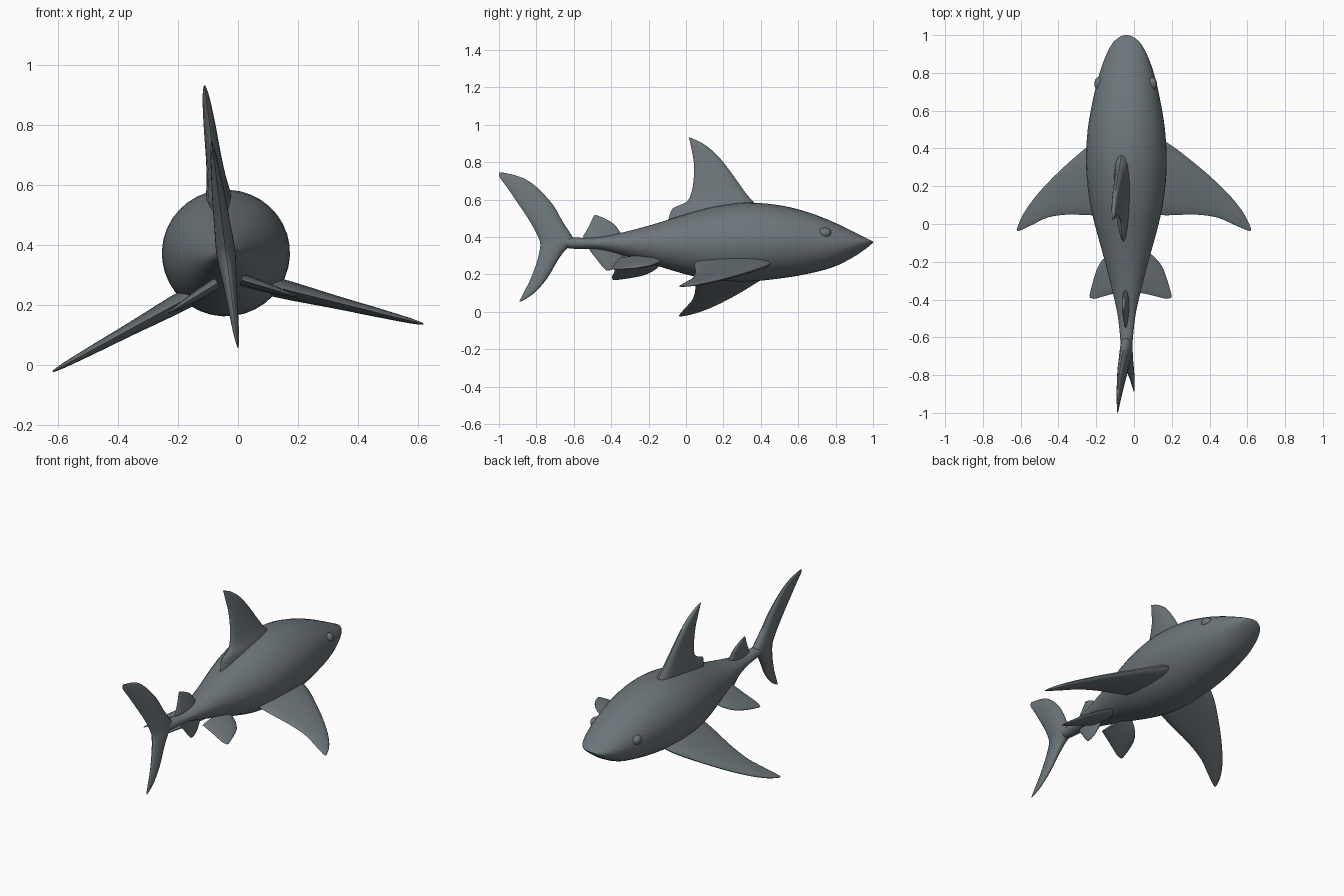
import bpy, bmesh
from math import sin, cos, pi, radians
from mathutils import Matrix, Vector

cube = bpy.data.objects.get("Cube")
if cube:
    bpy.data.objects.remove(cube)

grey = bpy.data.materials.new("slate_grey")
grey.use_nodes = True
colour = (.15, .18, .195, 1)
grey.diffuse_color = colour
grey.node_tree.nodes["Principled BSDF"].inputs["Base Color"].default_value = colour

# The whole animal rolls slightly about its long axis
MID = .37
POSE = (Matrix.Translation((-.04, 0, MID)) @ Matrix.Rotation(radians(-7.3), 4, 'Y')
        @ Matrix.Translation((0, 0, -MID)))


def finish(name, bm):
    bmesh.ops.recalc_face_normals(bm, faces=bm.faces)
    bm.transform(POSE)
    mesh = bpy.data.meshes.new(name)
    bm.to_mesh(mesh)
    bm.free()
    mesh.materials.append(grey)
    obj = bpy.data.objects.new(name, mesh)
    bpy.context.collection.objects.link(obj)
    bpy.ops.object.select_all(action='DESELECT')
    obj.select_set(True)
    bpy.context.view_layer.objects.active = obj
    bpy.ops.object.shade_smooth_by_angle(angle=radians(50))
    return obj


def refine(stations, steps=3):
    """Smooth the stations with a Catmull-Rom curve."""
    s = [Vector(p) for p in stations]
    out = []
    for i in range(len(s) - 1):
        a, b, c, d = s[max(i - 1, 0)], s[i], s[i + 1], s[min(i + 2, len(s) - 1)]
        for k in range(steps):
            t = k / steps
            out.append(b + (c - a) * (t / 2) + (a * 2 - b * 5 + c * 4 - d) * (t * t / 2)
                       + (b * 3 - a - c * 3 + d) * (t ** 3 / 2))
    return out + [s[-1]]


def loft(name, rings):
    """Skin a row of closed rings and cap both ends."""
    bm = bmesh.new()
    loops = [[bm.verts.new(p) for p in ring] for ring in rings]
    n = len(loops[0])
    for a, b in zip(loops, loops[1:]):
        for i in range(n):
            j = (i + 1) % n
            bm.faces.new((a[i], a[j], b[j], b[i]))
    bm.faces.new(loops[0])
    bm.faces.new(loops[-1])
    return finish(name, bm)


def fin(name, stations, place, sides=16):
    """Stations are (span, leading edge, trailing edge, thickness)."""
    rings = []
    for span, lead, trail, thick in refine(stations):
        ring = []
        for i in range(sides):
            a = 2 * pi * i / sides
            y = (lead + trail) / 2 + (lead - trail) / 2 * cos(a)
            ring.append(place(span, y, thick / 2 * sin(a) * (1 + .3 * cos(a))))
        rings.append(ring)
    return loft(name, rings)


def upright(span, y, t):
    return (t, y, span)


def sideways(side, root, drop):
    """Place a paired fin that slopes down away from the body."""
    return lambda span, y, t: (side * (span + t * drop), y, root - drop * span + t)


# Body: (y, half width, top, bottom)
BODY = [(-.67, .012, .375, .36), (-.65, .03, .395, .345), (-.6, .034, .397, .337),
        (-.5, .045, .395, .335), (-.4, .065, .41, .317), (-.2, .115, .46, .26),
        (0, .17, .522, .2), (.15, .2, .562, .171), (.32, .214, .584, .161),
        (.5, .205, .57, .178), (.65, .18, .533, .203), (.78, .15, .483, .237),
        (.88, .116, .435, .285), (.95, .08, .4, .33), (.985, .045, .382, .358),
        (1, .012, .375, .371)]
SIDES = 36
loft("body", [[(w * cos(2 * pi * i / SIDES), y,
                (hi + lo) / 2 + (hi - lo) / 2 * sin(2 * pi * i / SIDES))
               for i in range(SIDES)] for y, w, hi, lo in refine(BODY)])

# Fins on the centre line
fin("dorsal_fin", [(.46, .41, -.1, .085), (.51, .4, -.09, .085), (.555, .385, -.07, .083),
                   (.588, .362, 0, .075), (.63, .325, .026, .062), (.7, .275, .04, .05),
                   (.79, .21, .043, .04), (.86, .148, .032, .03), (.91, .08, .022, .018),
                   (.936, .022, .016, .005)], upright)
fin("rear_dorsal_fin", [(.36, -.3, -.53, .036), (.4, -.335, -.55, .036),
                        (.43, -.355, -.535, .03), (.47, -.385, -.513, .022),
                        (.5, -.435, -.5, .012), (.518, -.48, -.49, .004)], upright)
fin("anal_fin", [(.37, -.28, -.52, .036), (.33, -.3, -.515, .034), (.29, -.33, -.485, .026),
                 (.25, -.36, -.455, .018), (.23, -.385, -.437, .01),
                 (.22, -.41, -.426, .004)], upright)

# Crescent tail, lofted from top lobe to bottom lobe
fin("tail_fin", [(.748, -.98, -.998, .004), (.722, -.88, -.996, .014),
                 (.668, -.797, -.957, .026), (.572, -.71, -.892, .042),
                 (.48, -.658, -.832, .052), (.41, -.612, -.795, .06), (.37, -.595, -.78, .062),
                 (.33, -.645, -.782, .056), (.267, -.69, -.797, .044),
                 (.176, -.743, -.83, .03), (.1, -.81, -.868, .018), (.06, -.868, -.888, .006),
                 (.053, -.884, -.889, .003)], upright)

# Paired fins and eyes
PECTORAL = [(.1, .475, .05, .062), (.2, .43, .046, .056), (.34, .32, .05, .04),
            (.45, .22, .035, .03), (.53, .135, 0, .022), (.585, .06, -.025, .015),
            (.615, 0, -.037, .008), (.624, -.025, -.035, .003)]
PELVIC = [(.04, -.12, -.36, .036), (.11, -.155, -.375, .03), (.165, -.215, -.39, .02),
          (.195, -.29, -.396, .012), (.217, -.37, -.39, .004)]
for side, label in ((1, "left"), (-1, "right")):
    fin(label + "_pectoral_fin", PECTORAL, sideways(side, .297, .39))
    fin(label + "_pelvic_fin", PELVIC, sideways(side, .295, .45))
    bm = bmesh.new()
    bmesh.ops.create_uvsphere(bm, u_segments=20, v_segments=12, radius=.034)
    bmesh.ops.scale(bm, vec=(.75, 1, .8), verts=bm.verts)
    bmesh.ops.translate(bm, vec=(side * .142, .743, .405), verts=bm.verts)
    finish(label + "_eye", bm)
